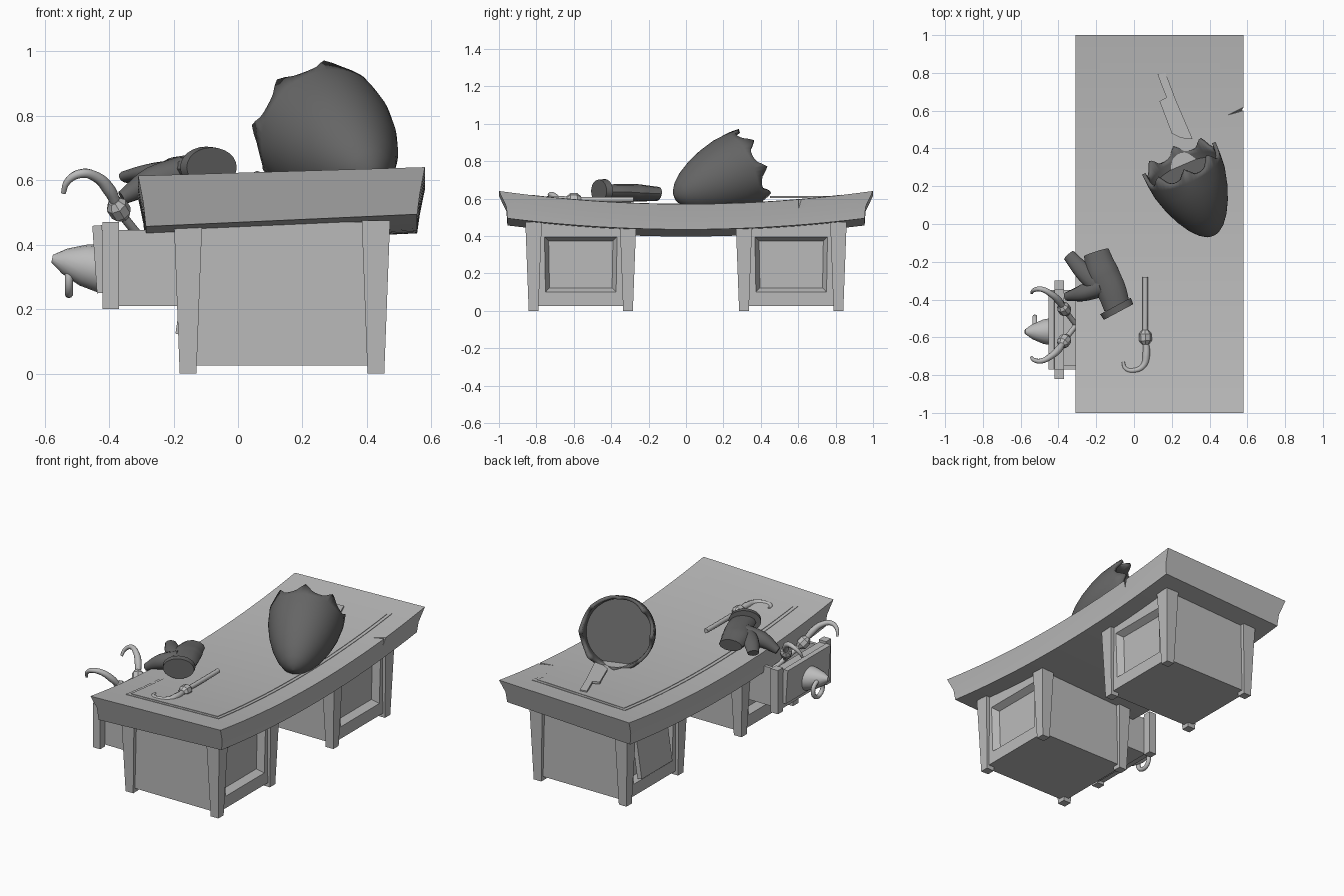
import bpy, bmesh, math
from mathutils import Vector, Matrix

if "Cube" in bpy.data.objects:
    bpy.data.objects.remove(bpy.data.objects["Cube"])


def material(name, v):
    m = bpy.data.materials.new(name)
    m.use_nodes = True
    m.diffuse_color = (v, v, v, 1)
    m.node_tree.nodes["Principled BSDF"].inputs["Base Color"].default_value = (v, v, v, 1)
    return m


DESK = material("desk grey", 0.50)
DARK = material("dark grey", 0.13)
METAL = material("metal grey", 0.50)


def finish(name, bm, mat, smooth=None):
    bmesh.ops.recalc_face_normals(bm, faces=bm.faces)
    me = bpy.data.meshes.new(name)
    bm.to_mesh(me)
    bm.free()
    ob = bpy.data.objects.new(name, me)
    bpy.context.collection.objects.link(ob)
    me.materials.append(mat)
    if smooth:
        shade(ob, smooth)
    return ob


def shade(ob, angle=40):
    bpy.ops.object.select_all(action='DESELECT')
    ob.select_set(True)
    bpy.context.view_layer.objects.active = ob
    bpy.ops.object.shade_smooth_by_angle(angle=math.radians(angle))


def bridge(bm, rings, caps=True):
    """Skin a list of equal vertex rings."""
    n = len(rings[0])
    for a, b in zip(rings, rings[1:]):
        for i in range(n):
            bm.faces.new((a[i], a[(i + 1) % n], b[(i + 1) % n], b[i]))
    if caps:
        bm.faces.new(rings[0])
        bm.faces.new(rings[-1])


def block(name, x, y, z, mat=DESK, flare=0.0, panels=()):
    """Box that widens by flare at the top; panels lists sides with a recessed panel."""
    bm = bmesh.new()
    rings = [[bm.verts.new((cx, cy, h)) for cx, cy in
              ((x[0] - f, y[0] - f), (x[1] + f, y[0] - f), (x[1] + f, y[1] + f), (x[0] - f, y[1] + f))]
             for h, f in ((z[0], 0), (z[1], flare))]
    bridge(bm, rings)
    bmesh.ops.recalc_face_normals(bm, faces=bm.faces)
    for side in panels:
        face = max(bm.faces, key=lambda f: f.normal.x * side * f.calc_area())
        bmesh.ops.inset_region(bm, faces=[face], thickness=0.075, use_even_offset=True)
        bmesh.ops.inset_region(bm, faces=[face], thickness=0.022, depth=-0.04, use_even_offset=True)
    return finish(name, bm, mat)


def tube(name, points, radii, mat, flat=1.0, sides=2):
    """Smooth tube through points, optionally squashed in height."""
    cu = bpy.data.curves.new(name, 'CURVE')
    cu.dimensions = '3D'
    cu.bevel_depth = 1.0
    cu.bevel_resolution = sides
    cu.use_fill_caps = True
    cu.resolution_u = 5
    sp = cu.splines.new('BEZIER')
    sp.bezier_points.add(len(points) - 1)
    mid = sum(p[2] for p in points) / len(points)
    for bp, p, r in zip(sp.bezier_points, points, radii):
        bp.co = (p[0], p[1], mid + (p[2] - mid) / flat)
        bp.radius = r
        bp.handle_left_type = bp.handle_right_type = 'AUTO'
    ob = bpy.data.objects.new(name, cu)
    bpy.context.collection.objects.link(ob)
    bpy.ops.object.select_all(action='DESELECT')
    ob.select_set(True)
    bpy.context.view_layer.objects.active = ob
    bpy.ops.object.convert(target='MESH')
    ob = bpy.context.object
    for v in ob.data.vertices:
        v.co.z = mid + (v.co.z - mid) * flat
    ob.data.materials.clear()
    ob.data.materials.append(mat)
    shade(ob, 50)
    return ob


def spindle(name, center, axis, profile, mat, sides=24, squash=1.0, smooth=40):
    """Turned part from (distance, radius) pairs along an axis."""
    bm = bmesh.new()
    rings = [[bm.verts.new((r * math.cos(a), r * math.sin(a), h))
              for a in (math.tau * i / sides for i in range(sides))] for h, r in profile]
    bridge(bm, rings)
    turn = Vector(axis).to_track_quat('Z', 'Y').to_matrix().to_4x4()
    bm.transform(Matrix.Translation(center) @ Matrix.Diagonal((1, 1, squash, 1)) @ turn)
    return finish(name, bm, mat, smooth)


# Sagging desk top
def top_z(x, y):
    return 0.553 + 0.03 * x + 0.07 * y * y


def under_z(x, y):
    return 0.41 + 0.045 * x + 0.065 * y * y


def slab(name, x, y, levels, steps=20):
    """Curved slab; levels are (height function, x inset, y inset), bottom to top."""
    bm = bmesh.new()
    rings = []
    for j in range(steps + 1):
        t = j / steps
        left, right = [], []
        for height, ix, iy in levels:
            py = y[0] + iy + (y[1] - y[0] - 2 * iy) * t
            for side, px in ((left, x[0] + ix), (right, x[1] - ix)):
                side.append(bm.verts.new((px, py, height(px, py))))
        rings.append(left + right[::-1])
    bridge(bm, rings)
    return finish(name, bm, DESK, 25)


top = slab("desk_top", (-0.31, 0.58), (-1, 1),
           [(under_z, 0.024, 0.045), (lambda x, y: top_z(x, y) - 0.078, 0.016, 0.04), (top_z, 0, 0)])
for name, e, lift in (("top_border", 0.0, 0.003), ("top_inlay", 0.02, 0.006)):
    slab(name, (-0.18 + e, 0.455 - e), (-0.84 + e, 0.855 - e),
         [(lambda x, y: top_z(x, y) - 0.01, 0, 0), (lambda x, y: top_z(x, y) + lift, 0, 0)])

# Split in the edge of the desk top
bm = bmesh.new()
tip = [bm.verts.new(p) for p in ((0.45, 0.56, 0.62), (0.62, 0.6, 0.72), (0.62, 0.665, 0.72), (0.62, 0.62, 0.52))]
for i in range(4):
    bm.faces.new(tip[:i] + tip[i + 1:])
cutter = finish("split_cutter", bm, DESK)
cutter.hide_render = True
mod = top.modifiers.new("split", 'BOOLEAN')
mod.operation = 'DIFFERENCE'
mod.object = cutter
bpy.context.view_layer.objects.active = top
bpy.ops.object.modifier_apply(modifier="split")
bpy.data.objects.remove(cutter)

# Two pedestals with flared corner legs
for label, s in (("front", -1), ("back", 1)):
    ys = sorted((s * 0.30, s * 0.825))
    block(label + "_pedestal", (-0.165, 0.44), ys, (0.025, 0.47), flare=0.008, panels=(1, -1))
    for i, lx in enumerate((-0.155, 0.428)):
        for k, ly in enumerate((0.31, 0.815)):
            block(f"{label}_leg_{i}{k}", (lx - 0.026, lx + 0.026), (s * ly - 0.026, s * ly + 0.026),
                  (0, 0.475), flare=0.018)

# Crooked door in the back pedestal
door = block("crooked_door", (-0.015, 0.015), (-0.15, 0.15), (-0.13, 0.13))
door.matrix_world = Matrix.Translation((-0.16, 0.56, 0.25)) @ Matrix.Rotation(0.15, 4, 'Y')

# Open drawer
block("drawer_floor", (-0.38, -0.16), (-0.77, -0.35), (0.21, 0.25))
for label, y in (("front", -0.77), ("back", -0.37)):
    block("drawer_side_" + label, (-0.38, -0.16), (y, y + 0.02), (0.24, 0.445))
block("drawer_front", (-0.42, -0.37), (-0.78, -0.34), (0.22, 0.455))
for label, y in (("front", -0.82), ("back", -0.35)):
    block("drawer_post_" + label, (-0.42, -0.37), (y, y + 0.05), (0.2, 0.47))
face = block("drawer_face", (-0.02, 0.01), (-0.21, 0.21), (-0.105, 0.105))
face.matrix_world = Matrix.Translation((-0.425, -0.56, 0.355)) @ Matrix.Rotation(-0.07, 4, 'Y')

# Pointed knob with a pull ring
spindle("drawer_knob", (-0.42, -0.57, 0.325), (-1, 0, 0.2),
        [(0, 0.075), (0.06, 0.065), (0.12, 0.04), (0.16, 0.012)], METAL, sides=16)
bpy.ops.mesh.primitive_torus_add(location=(-0.525, -0.54, 0.295), rotation=(0.25, math.pi / 2, 0.25),
                                 major_radius=0.048, minor_radius=0.013, major_segments=24, minor_segments=10)
ring = bpy.context.object
ring.name = "pull_ring"
ring.data.materials.append(METAL)
shade(ring)


# Hooks with faceted collars
def hook(name, points, collar):
    n = len(points)
    radii = [0.014 if i < 3 else 0.02 - 0.012 * (i - 3) / (n - 4) for i in range(n)]
    tube(name, points, radii, METAL)
    axis = Vector(points[collar + 1]) - Vector(points[collar - 1])
    spindle(name + "_collar", points[collar], axis,
            [(-0.038, 0.018), (-0.018, 0.034), (0.018, 0.034), (0.038, 0.018)], METAL, sides=8, smooth=10)


hook("desk_hook", [(0.06 + dx, dy, 0.595) for dx, dy in
                   ((0, -0.28), (0, -0.45), (0, -0.6), (0.005, -0.69), (-0.01, -0.75), (-0.06, -0.775),
                    (-0.105, -0.765), (-0.118, -0.73))], 2)
bent = [(-0.25, -0.46, 0.36), (-0.31, -0.54, 0.43), (-0.37, -0.62, 0.51), (-0.40, -0.665, 0.57),
        (-0.44, -0.70, 0.61), (-0.49, -0.725, 0.62), (-0.53, -0.72, 0.595), (-0.542, -0.705, 0.56)]
hook("drawer_hook_front", bent, 2)
hook("drawer_hook_back", [(x, -1.07 - y, z) for x, y, z in bent], 2)

# Glove
tube("glove_palm", [(-0.09, -0.44, 0.635), (-0.12, -0.35, 0.635), (-0.165, -0.26, 0.63), (-0.2, -0.15, 0.625)],
     [0.07, 0.078, 0.085, 0.068], DARK, flat=0.55, sides=4)
tube("glove_finger", [(-0.17, -0.33, 0.63), (-0.26, -0.26, 0.625), (-0.345, -0.165, 0.61)],
     [0.06, 0.048, 0.033], DARK, flat=0.6, sides=4)
tube("glove_thumb", [(-0.17, -0.33, 0.62), (-0.27, -0.365, 0.595), (-0.36, -0.385, 0.545)],
     [0.055, 0.045, 0.022], DARK, sides=4)
spindle("glove_cuff", (-0.09, -0.45, 0.64), (-0.47, 0.88, 0),
        [(-0.018, 0.088), (0.018, 0.092)], DARK, squash=0.7)

# Broken shell with a bitten rim
SIDES, BITES = 64, 8
outline = [(0, 0.004), (0.012, 0.04), (0.04, 0.075), (0.09, 0.113), (0.16, 0.15), (0.24, 0.18), (0.33, 0.203), (0.40, 0.21)]
bm = bmesh.new()
rings = [[bm.verts.new((r * math.cos(a), r * math.sin(a), h))
          for a in (math.tau * i / SIDES for i in range(SIDES))] for h, r in outline]
rim = []
for i in range(SIDES):
    a = math.tau * i / SIDES
    u = (i % (SIDES // BITES)) / (SIDES // BITES) * 2 - 1
    bite = 0.055 * math.sqrt(max(0, 1 - (u / 0.8) ** 2))
    rim.append(bm.verts.new((0.213 * math.cos(a), 0.213 * math.sin(a), 0.475 - bite)))
bridge(bm, rings + [rim], caps=False)
bm.faces.new(rings[0])
shell = finish("broken_shell", bm, DARK)
place = Matrix.Translation((0.42, -0.06, 0.61)) @ Vector((-0.17, 0.38, 0.15)).to_track_quat('Z', 'Y').to_matrix().to_4x4()
shell.data.transform(place)
mod = shell.modifiers.new("thickness", 'SOLIDIFY')
mod.thickness = 0.02
shade(shell, 45)
liner = spindle("shell_liner", (0, 0, 0), (0, 0, 1), [(0.35, 0.19), (0.37, 0.195)], DARK, sides=32)
liner.data.transform(place)

# Knife lying flat
bm = bmesh.new()
blade = [(0.125, 0.79), (0.167, 0.80), (0.22, 0.66), (0.31, 0.45), (0.25, 0.455), (0.2, 0.48), (0.135, 0.65), (0.172, 0.67)]
bridge(bm, [[bm.verts.new((x, y, z)) for x, y in blade] for z in (0.602, 0.615)])
finish("knife", bm, METAL)
